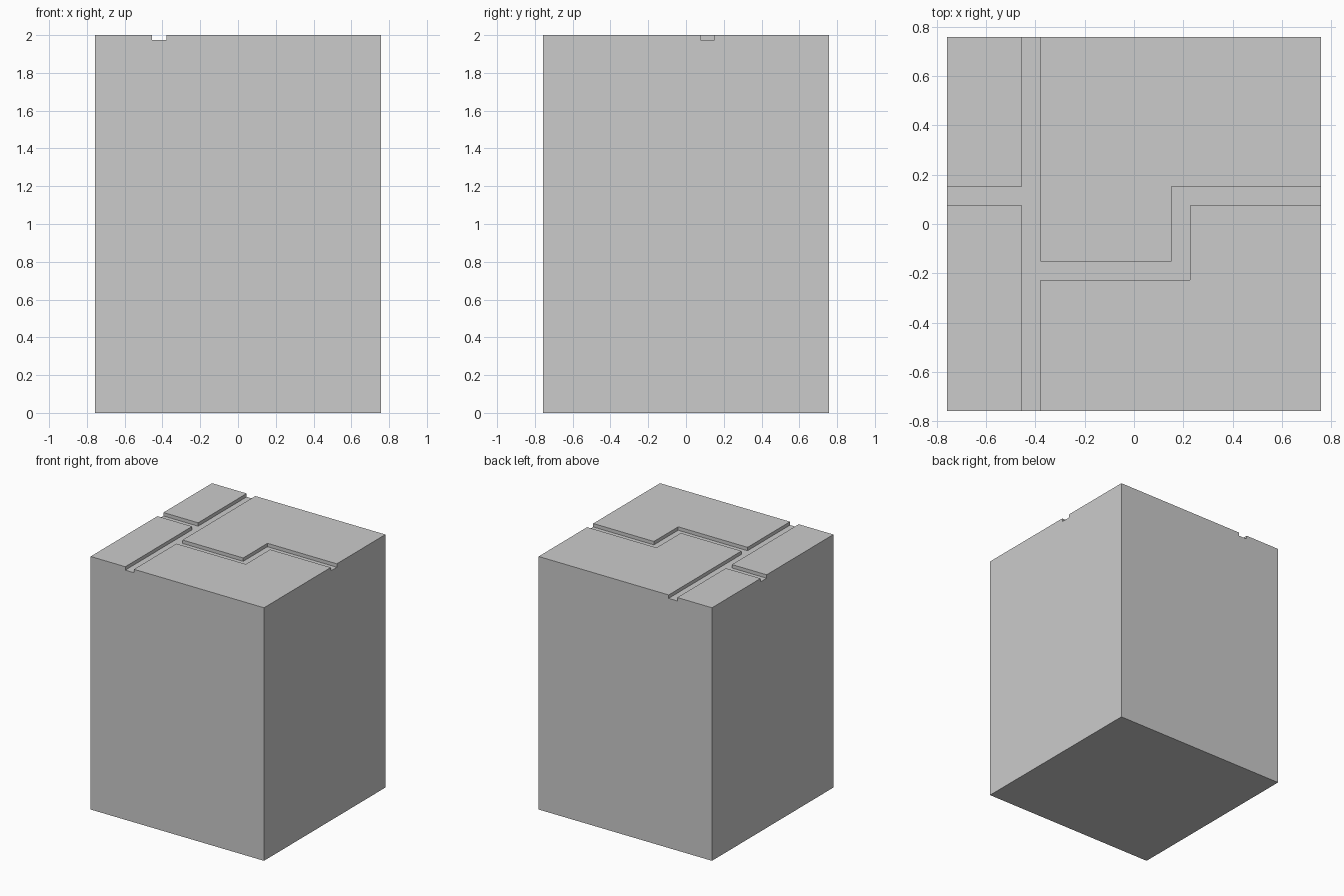
import bpy, bmesh

if "Cube" in bpy.data.objects:
    bpy.data.objects.remove(bpy.data.objects["Cube"])

U = 0.0758          # groove width, one grid unit
HALF = 10 * U       # half width of the block
HEIGHT = 2.0
DEPTH = 0.027       # groove depth


def prism(name, outline, z0, z1):
    """Extrude a flat outline from z0 up to z1."""
    bm = bmesh.new()
    face = bm.faces.new([bm.verts.new((x, y, z0)) for x, y in outline])
    top = bmesh.ops.extrude_face_region(bm, geom=[face])["geom"]
    verts = [g for g in top if isinstance(g, bmesh.types.BMVert)]
    bmesh.ops.translate(bm, verts=verts, vec=(0, 0, z1 - z0))
    bmesh.ops.recalc_face_normals(bm, faces=bm.faces)
    mesh = bpy.data.meshes.new(name)
    bm.to_mesh(mesh)
    bm.free()
    obj = bpy.data.objects.new(name, mesh)
    bpy.context.collection.objects.link(obj)
    return obj


# main block
block = prism("stone_block",
              [(-HALF, -HALF), (HALF, -HALF), (HALF, HALF), (-HALF, HALF)],
              0, HEIGHT)

# joint between the paving slabs: straight channel, left branch, stepped right branch
joint = [(-6, -11), (-5, -11), (-5, -3), (3, -3), (3, 1), (11, 1), (11, 2), (2, 2),
         (2, -2), (-5, -2), (-5, 11), (-6, 11), (-6, 2), (-11, 2), (-11, 1), (-6, 1)]
cutter = prism("groove_cutter", [(x * U, y * U) for x, y in joint],
               HEIGHT - DEPTH, HEIGHT + 0.1)
cutter.hide_render = True

# carve the grooves into the top
mod = block.modifiers.new("grooves", "BOOLEAN")
mod.operation = "DIFFERENCE"
mod.solver = "EXACT"
mod.object = cutter
bpy.context.view_layer.objects.active = block
bpy.ops.object.modifier_apply(modifier=mod.name)
bpy.data.objects.remove(cutter)
